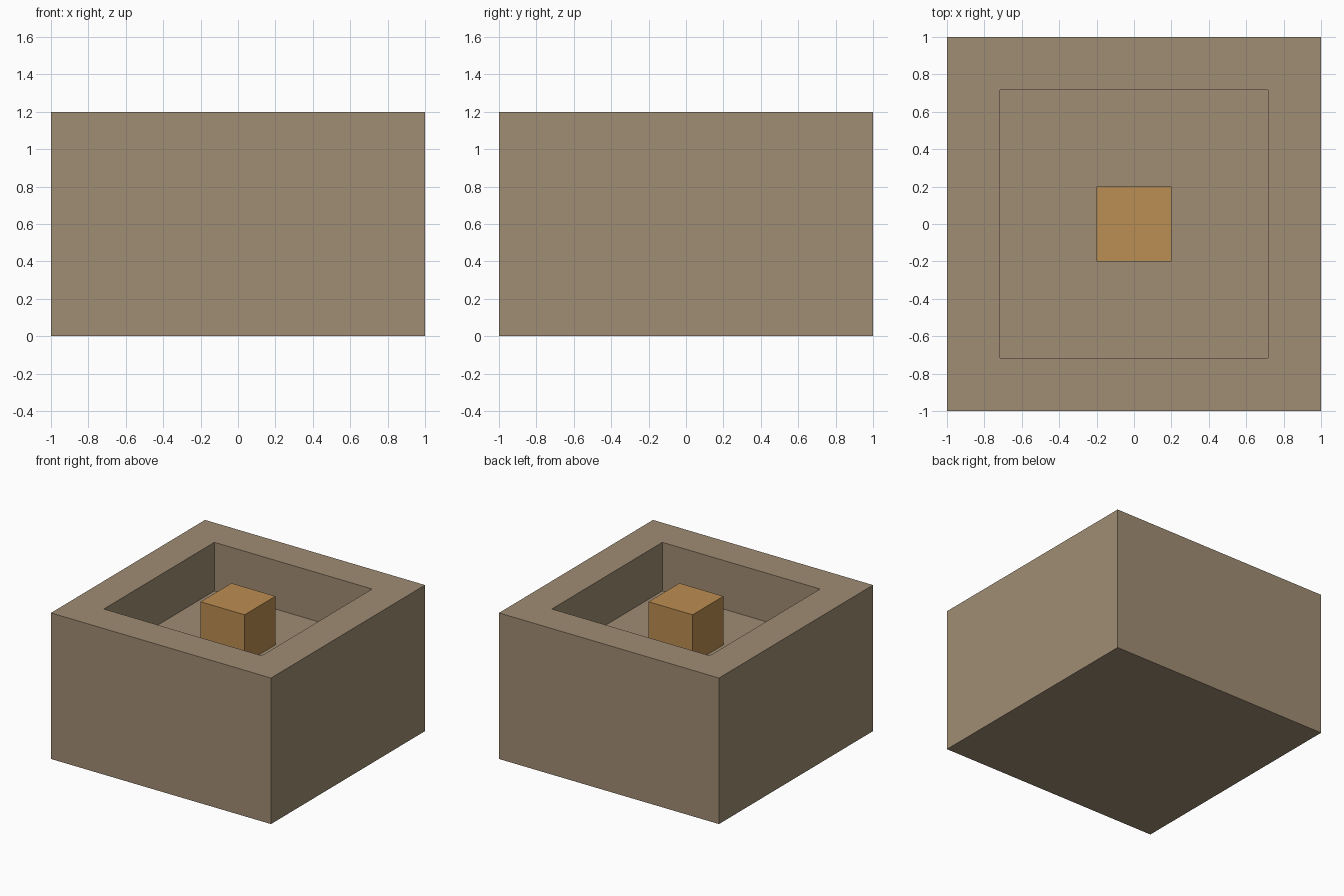
import bpy
import bmesh
from mathutils import Matrix, Vector

default_cube = bpy.data.objects.get("Cube")
if default_cube:
    bpy.data.objects.remove(default_cube, do_unlink=True)


def make_material(name, rgb):
    mat = bpy.data.materials.new(name)
    mat.use_nodes = True
    color = (*rgb, 1.0)
    mat.diffuse_color = color
    bsdf = next(n for n in mat.node_tree.nodes if n.type == "BSDF_PRINCIPLED")
    bsdf.inputs["Base Color"].default_value = color
    return mat


def box_mesh(size, bottom):
    bm = bmesh.new()
    center = Vector((0, 0, bottom + size[2] / 2))
    bmesh.ops.create_cube(bm, size=1, matrix=Matrix.Translation(center) @ Matrix.Diagonal((*size, 1)))
    return bm


def add_object(name, bm, mat):
    mesh = bpy.data.meshes.new(name)
    bm.to_mesh(mesh)
    bm.free()
    mesh.materials.append(mat)
    obj = bpy.data.objects.new(name, mesh)
    bpy.context.collection.objects.link(obj)
    return obj


tan = make_material("taupe brown", (0.352, 0.266, 0.175))
orange = make_material("amber brown", (0.497, 0.266, 0.084))

HEIGHT, RIM, DEPTH = 1.2, 0.4, 0.4
FLOOR = HEIGHT - DEPTH

# Square body with a recess sunk into its top
bm = box_mesh((2, 2, HEIGHT), 0)
bm.normal_update()
top = max(bm.faces, key=lambda f: f.calc_center_median().z)
bmesh.ops.inset_region(bm, faces=[top], thickness=RIM)
walls = bmesh.ops.extrude_face_region(bm, geom=[top])
bmesh.ops.delete(bm, geom=[top], context="FACES_ONLY") if top.is_valid else None
verts = [v for v in walls["geom"] if isinstance(v, bmesh.types.BMVert)]
bmesh.ops.translate(bm, verts=verts, vec=(0, 0, -DEPTH))
bmesh.ops.recalc_face_normals(bm, faces=bm.faces)
add_object("recessed_body", bm, tan)

# Small block standing on the recess floor, level with the rim
add_object("center_block", box_mesh((0.4, 0.4, DEPTH), FLOOR), orange)
